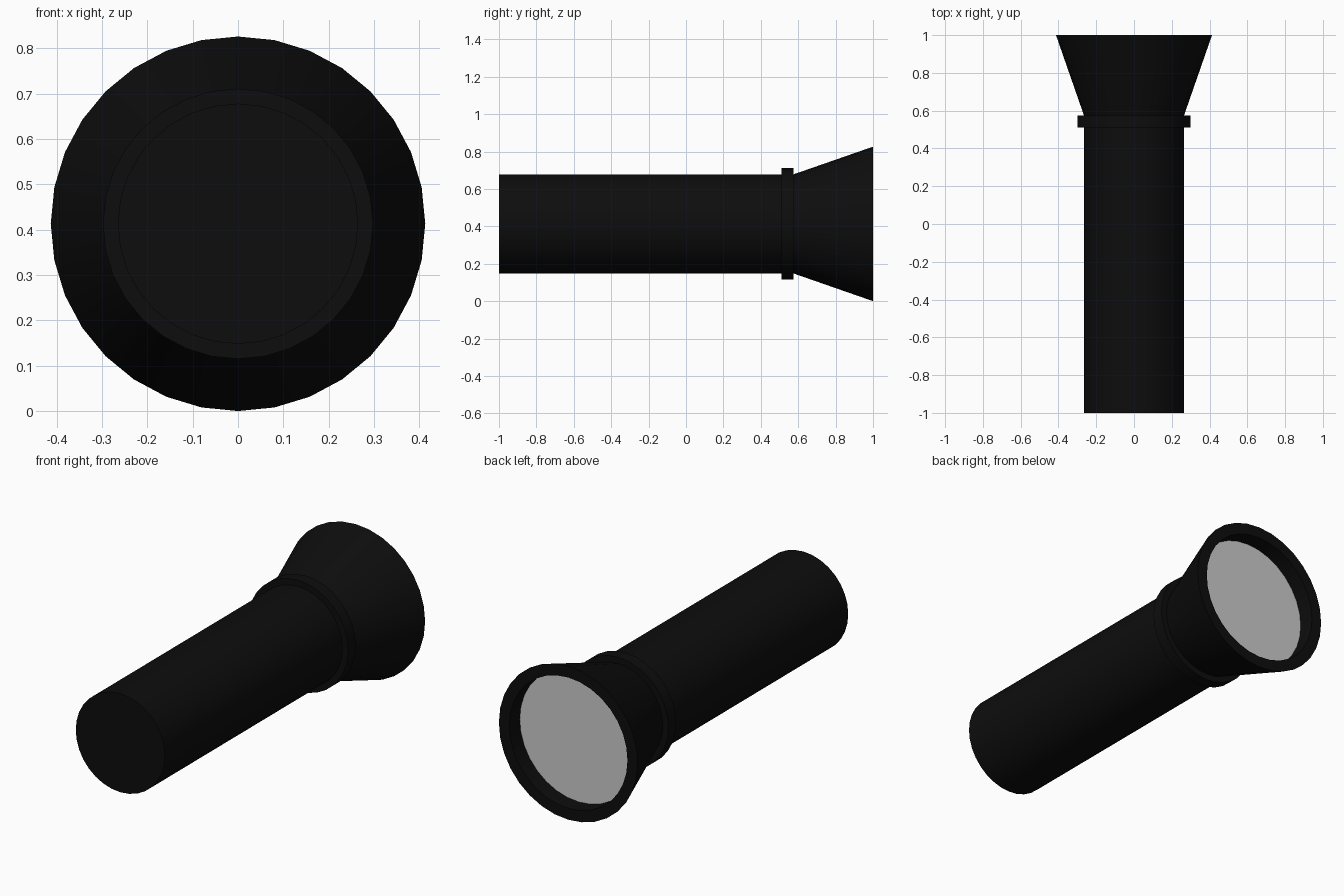
import bpy, bmesh, math

if "Cube" in bpy.data.objects:
    bpy.data.objects.remove(bpy.data.objects["Cube"])

SIDES = 32
CENTRE_Z = 0.413


def material(name, rgb):
    m = bpy.data.materials.new(name)
    m.diffuse_color = (*rgb, 1)
    m.use_nodes = True
    m.node_tree.nodes["Principled BSDF"].inputs["Base Color"].default_value = m.diffuse_color
    return m


black = material("matte black", (0.004, 0.004, 0.004))
glass = material("pale grey glass", (0.6, 0.6, 0.6))


def lathe(name, profile, mat, closed=False):
    """Spin (radius, y) points around the torch axis; radius 0 makes a cap centre."""
    bm = bmesh.new()
    rings = []
    for r, y in profile:
        count = SIDES if r else 1
        rings.append([bm.verts.new((r * math.sin(2 * math.pi * i / SIDES), y,
                                    CENTRE_Z + r * math.cos(2 * math.pi * i / SIDES)))
                      for i in range(count)])
    pairs = list(zip(rings, rings[1:]))
    if closed:
        pairs.append((rings[-1], rings[0]))
    for a, b in pairs:
        for i in range(SIDES):
            j = (i + 1) % SIDES
            quad = [a[i % len(a)], a[j % len(a)], b[j % len(b)], b[i % len(b)]]
            bm.faces.new(list(dict.fromkeys(quad)))
    bmesh.ops.recalc_face_normals(bm, faces=bm.faces)
    mesh = bpy.data.meshes.new(name)
    bm.to_mesh(mesh)
    bm.free()
    mesh.materials.append(mat)
    obj = bpy.data.objects.new(name, mesh)
    bpy.context.collection.objects.link(obj)
    bpy.ops.object.select_all(action='DESELECT')
    obj.select_set(True)
    bpy.context.view_layer.objects.active = obj
    bpy.ops.object.shade_smooth_by_angle(angle=math.radians(30))
    return obj


# Handle tube with a flat end cap
lathe("handle", [(0, -1), (0.265, -1), (0.265, 0.54)], black)
# Raised collar between handle and head
lathe("collar", [(0.265, 0.51), (0.298, 0.51), (0.298, 0.575), (0.265, 0.575)], black, closed=True)
# Flared head with a flat rim and a straight recess
lathe("head", [(0.265, 0.575), (0.413, 1), (0.352, 1), (0.352, 0.91)], black)
# Lens at the bottom of the recess, facing +y
lens = lathe("lens", [(0.352, 0.91), (0, 0.91)], glass)
if lens.data.polygons[0].normal.y < 0:
    lens.data.flip_normals()
